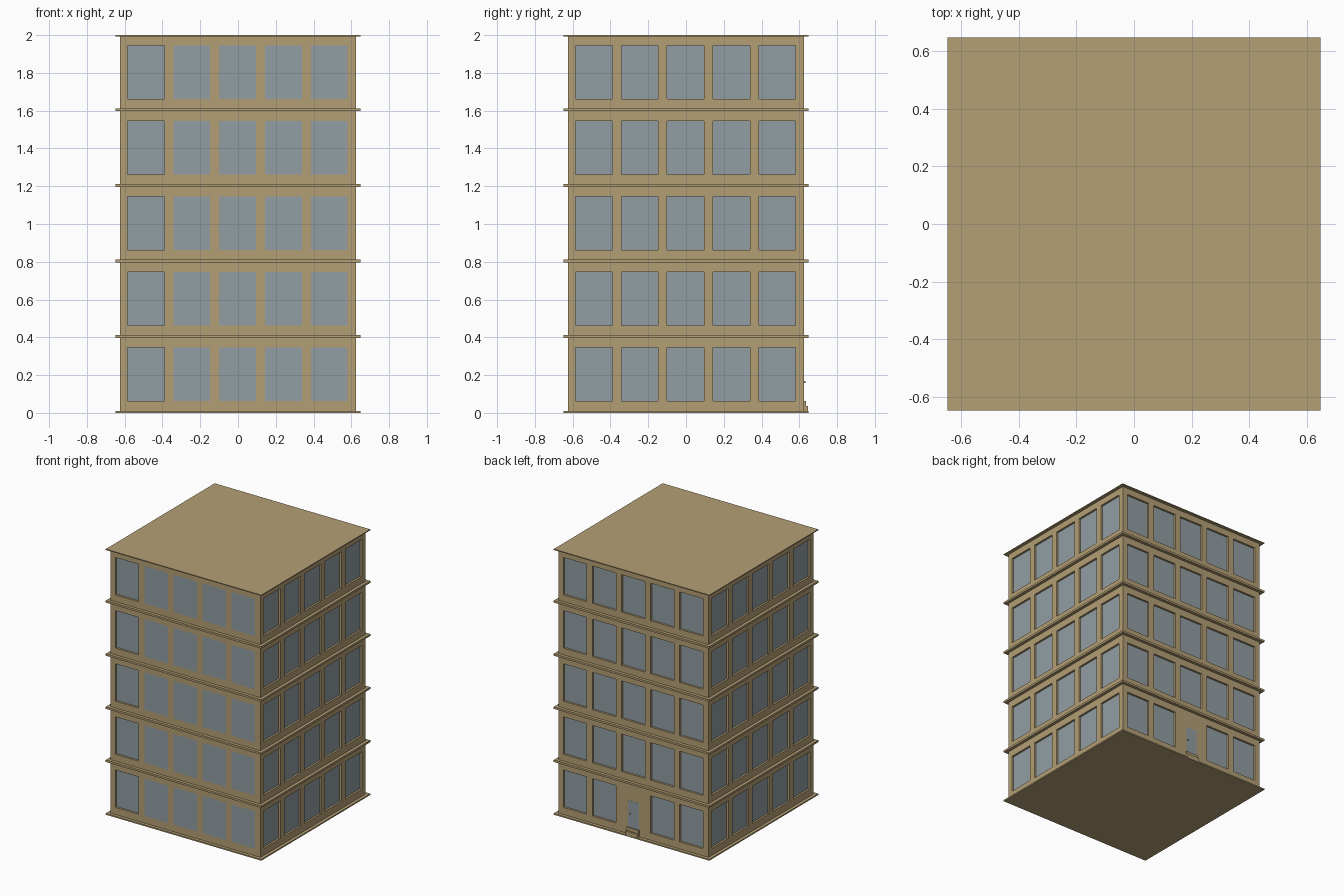
import bpy, bmesh
from mathutils import Matrix, Vector
from math import pi

if "Cube" in bpy.data.objects:
    bpy.data.objects.remove(bpy.data.objects["Cube"])

def mat(name, c):
    m = bpy.data.materials.new(name)
    m.diffuse_color = (*c, 1)
    m.use_nodes = True
    m.node_tree.nodes["Principled BSDF"].inputs["Base Color"].default_value = m.diffuse_color
    return m

WALL = mat("tan_wall", (0.456, 0.347, 0.178))
GLASS = mat("blue_grey_glass", (0.287, 0.342, 0.366))

HALF, LEDGE, FLOOR, RECESS = 0.625, 0.648, 0.4, 0.015
BAYS = [(-0.487 + 0.2425 * i - 0.0975, -0.487 + 0.2425 * i + 0.0975) for i in range(5)]

def finish(name, bm, mats):
    me = bpy.data.meshes.new(name)
    bm.to_mesh(me)
    bm.free()
    for m in mats:
        me.materials.append(m)
    ob = bpy.data.objects.new(name, me)
    bpy.context.collection.objects.link(ob)
    return ob

def box(name, lo, hi, m):
    lo, hi = Vector(lo), Vector(hi)
    bm = bmesh.new()
    bmesh.ops.create_cube(bm, size=1)
    for v in bm.verts:
        v.co = (lo + hi) / 2 + Vector(a * b for a, b in zip(v.co, hi - lo))
    return finish(name, bm, [m])

def facade(name, turn, flush=(), blank=()):
    """Wall facing -y cut in a grid; window cells are glass, recessed unless flush."""
    us = [-HALF] + [u for b in BAYS for u in b] + [HALF]
    zs = [0] + [FLOOR * k + h for k in range(5) for h in (0.063, 0.345)] + [2.0]
    bm = bmesh.new()

    def quad(pts, mi):
        f = bm.faces.new([bm.verts.new(p) for p in pts])
        f.material_index = mi

    for i in range(len(us) - 1):
        for j in range(len(zs) - 1):
            a, b, c, d = us[i], us[i + 1], zs[j], zs[j + 1]
            bay, level = i // 2, j // 2
            window = i % 2 == 1 and j % 2 == 1 and (bay, level) not in blank
            y = -HALF + (RECESS if window and bay not in flush else 0)
            cell = [(a, c), (b, c), (b, d), (a, d)]
            quad([(u, y, z) for u, z in cell], int(window))
            if y > -HALF:                      # window reveals
                for k in range(4):
                    p, q = cell[k], cell[(k + 1) % 4]
                    quad([(p[0], -HALF, p[1]), (q[0], -HALF, q[1]),
                          (q[0], y, q[1]), (p[0], y, p[1])], 0)
    bmesh.ops.remove_doubles(bm, verts=bm.verts, dist=1e-5)
    bm.transform(Matrix.Rotation(turn, 4, 'Z'))
    finish(name, bm, [WALL, GLASS])

# Four walls with windows; the back has a door in its middle ground bay
facade("front_wall", 0, flush=(1, 2, 3, 4))
facade("right_wall", pi / 2)
facade("back_wall", pi, blank=((2, 0),))
facade("left_wall", -pi / 2)

# Floor ledges, base plate and roof plate
for k in range(6):
    lo, hi = max(0, FLOOR * k - 0.003), min(2.0, FLOOR * k + 0.012)
    if k == 0:
        hi = 0.01
    if k == 5:
        lo = 1.993
    box("ledge_%d" % k, (-LEDGE, -LEDGE, lo), (LEDGE, LEDGE, hi), WALL)

# Door, handle and steps on the back
box("door", (-0.045, HALF - 0.004, 0.06), (0.045, HALF + 0.001, 0.262), GLASS)
box("door_handle", (0.026, HALF, 0.158), (0.034, HALF + 0.007, 0.17), WALL)
box("upper_step", (-0.05, HALF - 0.005, 0), (0.05, 0.635, 0.062), WALL)
box("lower_step", (-0.05, HALF - 0.005, 0), (0.05, 0.647, 0.037), WALL)
